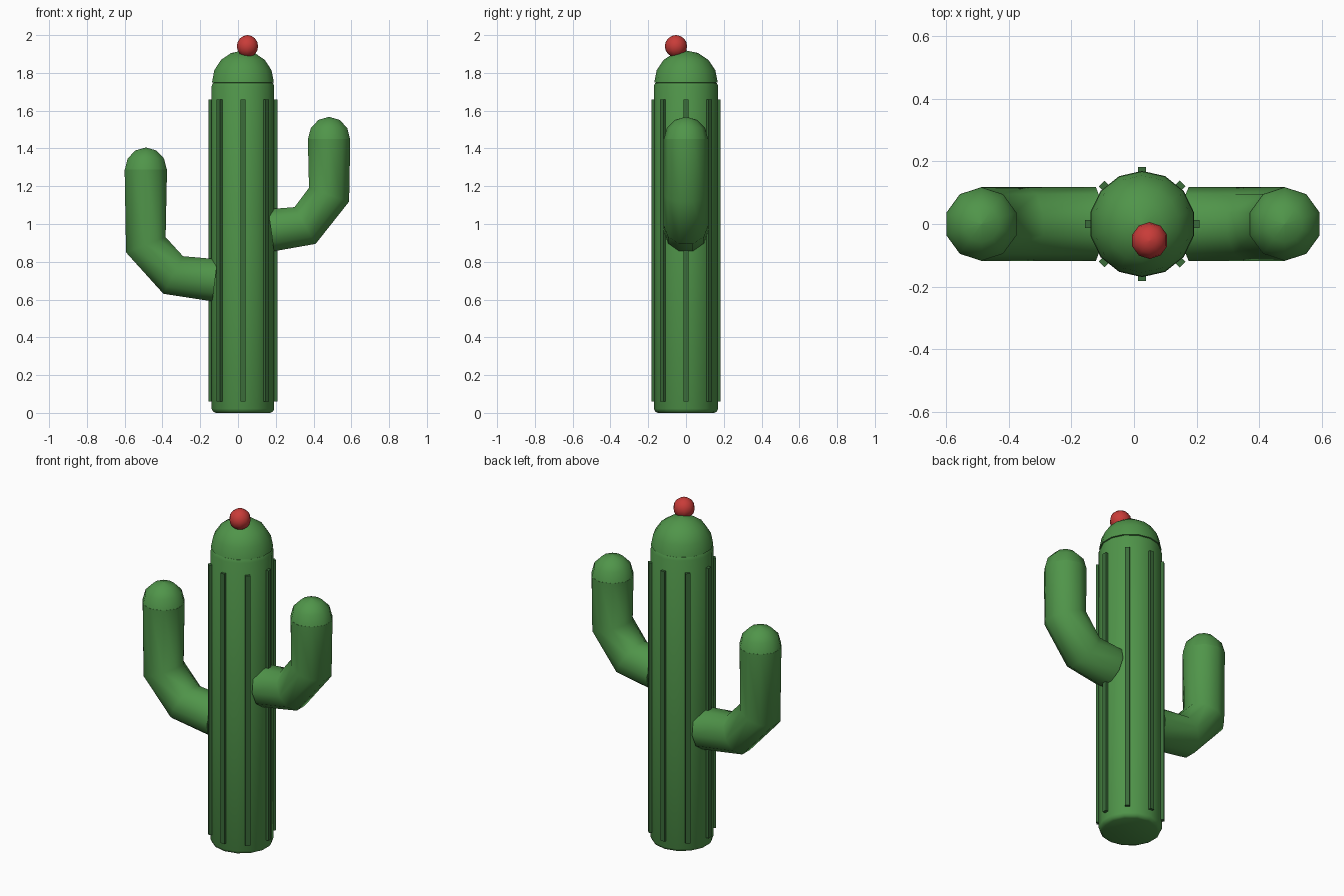
import bpy, bmesh
from math import sin, cos, pi, radians
from mathutils import Vector

if "Cube" in bpy.data.objects:
    bpy.data.objects.remove(bpy.data.objects["Cube"], do_unlink=True)


def material(name, rgb):
    m = bpy.data.materials.new(name)
    m.use_nodes = True
    m.diffuse_color = (*rgb, 1)
    m.node_tree.nodes["Principled BSDF"].inputs["Base Color"].default_value = (*rgb, 1)
    return m


GREEN = material("cactus green", (0.08, 0.3, 0.068))
DARK = material("dark rib green", (0.043, 0.15, 0.042))
RED = material("flower red", (0.58, 0.045, 0.04))


def finish(name, bm, mat, smooth=True):
    bmesh.ops.recalc_face_normals(bm, faces=bm.faces)
    mesh = bpy.data.meshes.new(name)
    bm.to_mesh(mesh)
    bm.free()
    mesh.materials.append(mat)
    obj = bpy.data.objects.new(name, mesh)
    bpy.context.collection.objects.link(obj)
    if smooth:
        bpy.ops.object.select_all(action="DESELECT")
        obj.select_set(True)
        bpy.context.view_layer.objects.active = obj
        bpy.ops.object.shade_smooth_by_angle(angle=radians(50))
    return obj


def loft(name, rings, mat):
    """Skin a list of vertex rings and close both ends."""
    bm = bmesh.new()
    loops = [[bm.verts.new(p) for p in ring] for ring in rings]
    n = len(loops[0])
    for a, b in zip(loops, loops[1:]):
        for i in range(n):
            j = (i + 1) % n
            bm.faces.new((a[i], a[j], b[j], b[i]))
    bm.faces.new(loops[0][::-1])
    bm.faces.new(loops[-1])
    bmesh.ops.remove_doubles(bm, verts=bm.verts, dist=0.0002)
    return finish(name, bm, mat)


def ring(center, radius, sides, across=Vector((1, 0, 0))):
    """Circle spanned by the y axis and the across direction."""
    y = Vector((0, 1, 0))
    angles = [2 * pi * k / sides for k in range(sides)]
    return [Vector(center) + radius * (cos(a) * y + sin(a) * across) for a in angles]


def ball(name, center, radius, sides, steps, start, mat):
    """Sphere, or its upper part, from the start latitude to the pole."""
    rings = []
    for k in range(steps + 1):
        lat = start + (pi / 2 - start) * k / steps
        c = Vector(center) + Vector((0, 0, radius * sin(lat)))
        rings.append(ring(c, max(radius * cos(lat), 0.001), sides))
    return loft(name, rings, mat)


# Trunk with softened rims, and its dome
TX = 0.026
profile = [(0.148, 0), (0.163, 0.007), (0.17, 0.022), (0.17, 1.73), (0.163, 1.747), (0.15, 1.75)]
loft("trunk", [ring((TX, 0, z), r, 14) for r, z in profile], GREEN)
ball("trunk_dome", (TX, 0, 1.75), 0.168, 14, 4, 0, GREEN)

# Upright ribs around the trunk
for k in range(8):
    a = k * pi / 4
    bm = bmesh.new()
    bmesh.ops.create_cube(bm, size=1)
    bmesh.ops.scale(bm, vec=(0.03, 0.026, 1.6), verts=bm.verts)
    rib = finish(f"rib_{k + 1}", bm, DARK, smooth=False)
    rib.location = (TX + 0.168 * cos(a), 0.168 * sin(a), 0.86)
    rib.rotation_euler.z = a


# Bent arms with rounded tips
def arm(name, path):
    pts = [Vector((x, 0, z)) for x, z in path]
    dirs = [(b - a).normalized() for a, b in zip(pts, pts[1:])]
    rings = []
    for i, p in enumerate(pts):
        t = (dirs[max(i - 1, 0)] + dirs[min(i, len(dirs) - 1)]).normalized()
        rings.append(ring(p, 0.118, 10, Vector((t.z, 0, -t.x))))
    loft(name, rings, GREEN)
    ball(name + "_tip", pts[-1], 0.117, 10, 3, 0, GREEN).scale.z = 1
    return pts[-1]


arm("left_arm", [(0.175, 0.967), (0.355, 0.992), (0.482, 1.155), (0.482, 1.45)])
arm("right_arm", [(-0.122, 0.702), (-0.343, 0.73), (-0.488, 0.89), (-0.488, 1.288)])

# Flower bud on the dome
ball("flower", (0.05, -0.053, 1.941), 0.059, 10, 8, -pi / 2, RED)
